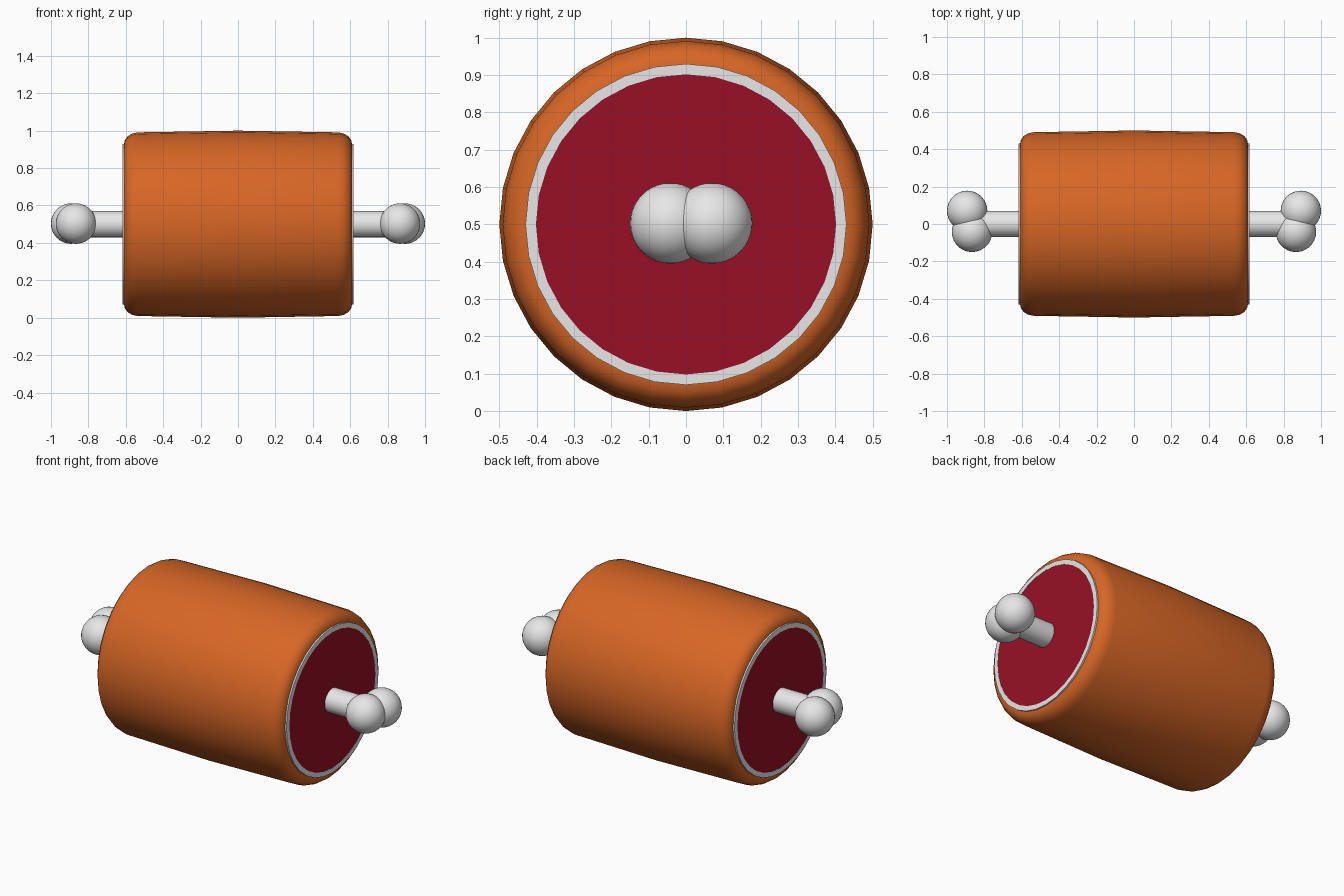
import bpy, bmesh, math
from mathutils import Matrix, Vector

cube = bpy.data.objects.get("Cube")
if cube:
    bpy.data.objects.remove(cube, do_unlink=True)

SIDES = 32
CENTRE = 0.5


def material(name, rgb):
    m = bpy.data.materials.new(name)
    m.use_nodes = True
    m.diffuse_color = (*rgb, 1)
    m.node_tree.nodes["Principled BSDF"].inputs["Base Color"].default_value = (*rgb, 1)
    return m


skin = material("roasted_orange", (0.68, 0.134, 0.019))
bone_white = material("bone_white", (0.8, 0.8, 0.8))
meat_red = material("meat_red", (0.31, 0.005, 0.019))


def add_object(name, bm, mat, angle):
    bmesh.ops.recalc_face_normals(bm, faces=bm.faces)
    mesh = bpy.data.meshes.new(name)
    bm.to_mesh(mesh)
    bm.free()
    mesh.materials.append(mat)
    ob = bpy.data.objects.new(name, mesh)
    bpy.context.collection.objects.link(ob)
    bpy.ops.object.select_all(action='DESELECT')
    ob.select_set(True)
    bpy.context.view_layer.objects.active = ob
    bpy.ops.object.shade_smooth_by_angle(angle=math.radians(angle))
    return ob


def lathe(name, profile, mat, angle=40, closed=False):
    """Spin (x, radius) points around the long axis; closed joins the last ring to the first."""
    bm = bmesh.new()
    rings = []
    for x, r in profile:
        turn = [2 * math.pi * i / SIDES for i in range(SIDES)]
        rings.append([bm.verts.new((x, r * math.sin(a), CENTRE + r * math.cos(a))) for a in turn])
    pairs = list(zip(rings, rings[1:]))
    if closed:
        pairs.append((rings[-1], rings[0]))
    else:
        bm.faces.new(rings[0])
        bm.faces.new(rings[-1])
    for a, b in pairs:
        for i in range(SIDES):
            j = (i + 1) % SIDES
            bm.faces.new((a[i], a[j], b[j], b[i]))
    return add_object(name, bm, mat, angle)


# Roasted outer body, slightly bulged with rounded rims
half = [(0.535, 0.491), (0.565, 0.485), (0.59, 0.47), (0.605, 0.45), (0.61, 0.425)]
lathe("meat_body", [(-x, r) for x, r in reversed(half)] + [(0, 0.5)] + half, skin, 50)

# Cut ends: a fat ring around a red disc
for side, label in ((1, "left"), (-1, "right")):
    lathe(label + "_fat_ring",
          [(side * x, r) for x, r in ((0.6, 0.43), (0.618, 0.43), (0.618, 0.402), (0.6, 0.402))],
          bone_white, closed=True)
    lathe(label + "_meat_face", [(side * 0.605, 0.402), (side * 0.617, 0.402)], meat_red)

# Bone shaft through the middle
lathe("bone_shaft", [(-0.87, 0.07), (0.87, 0.07)], bone_white)

# Paired knobs at each bone end
for side, label in ((1, "left"), (-1, "right")):
    for part, x, y in (("back", 0.892, 0.07), ("front", 0.866, -0.042)):
        bm = bmesh.new()
        bmesh.ops.create_uvsphere(bm, u_segments=32, v_segments=20, radius=0.108,
                                  matrix=Matrix.Translation(Vector((side * x, y, CENTRE + 0.003))))
        add_object(f"{label}_{part}_knob", bm, bone_white, 60)
